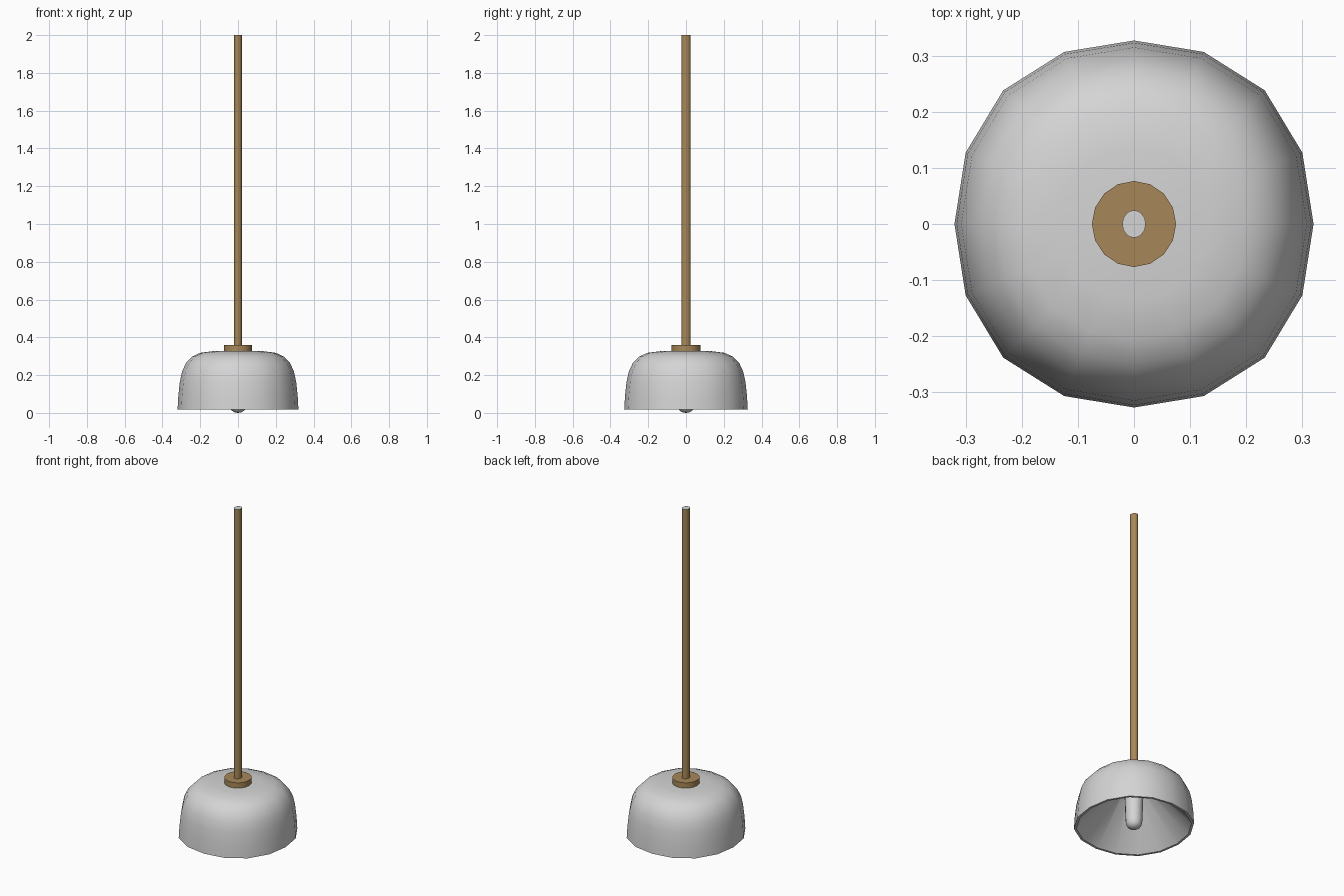
import bpy, bmesh, math

cube = bpy.data.objects.get("Cube")
if cube:
    bpy.data.objects.remove(cube, do_unlink=True)


def material(name, rgb):
    m = bpy.data.materials.new(name)
    m.use_nodes = True
    m.diffuse_color = (*rgb, 1)
    m.node_tree.nodes["Principled BSDF"].inputs["Base Color"].default_value = (*rgb, 1)
    return m


white = material("soft grey", (0.66, 0.66, 0.66))
brass = material("brushed brass", (0.39, 0.245, 0.098))
SIDES = 16


def lathe(name, profile, mats, bulge=0.0, stretch=1.022):
    """Spin (radius, height) points round z; radius 0 makes a pole."""
    bm = bmesh.new()
    rings = []
    for r, z in profile:
        if r == 0:
            rings.append([bm.verts.new((0, 0, z))] * SIDES)
            continue
        ring = []
        for i in range(SIDES):
            a = math.tau * i / SIDES
            k = r * (1 + bulge * math.sin(2 * a) ** 2)
            ring.append(bm.verts.new((k * math.cos(a), k * stretch * math.sin(a), z)))
        rings.append(ring)
    for low, high in zip(rings, rings[1:]):
        for i in range(SIDES):
            j = (i + 1) % SIDES
            corners = dict.fromkeys((low[i], low[j], high[j], high[i]))
            bm.faces.new(list(corners))
    bmesh.ops.recalc_face_normals(bm, faces=bm.faces)
    mesh = bpy.data.meshes.new(name)
    bm.to_mesh(mesh)
    bm.free()
    for m in mats:
        mesh.materials.append(m)
    obj = bpy.data.objects.new(name, mesh)
    bpy.context.collection.objects.link(obj)
    bpy.ops.object.select_all(action="DESELECT")
    obj.select_set(True)
    bpy.context.view_layer.objects.active = obj
    bpy.ops.object.shade_smooth_by_angle(angle=math.radians(40))
    return obj


# Domed shade: rounded outer skin, thin rim and conical inside
outer = [(0, 0.328), (0.13, 0.327), (0.2, 0.318), (0.243, 0.298), (0.275, 0.265),
         (0.296, 0.22), (0.308, 0.165), (0.316, 0.09), (0.32, 0.018)]
inner = [(0.307, 0.018), (0.05, 0.3), (0, 0.3)]
lathe("shade", outer + inner, [white], bulge=0.03)

# Collar on top of the shade
lathe("collar", [(0, 0.322), (0.075, 0.322), (0.075, 0.36), (0, 0.36)], [brass])

# Long hanging rod, slightly oval, with a pale end cap
rod = lathe("rod", [(0, 0.34), (0.021, 0.34), (0.021, 2), (0, 2)],
            [brass, white], stretch=1.17)
for face in rod.data.polygons:
    if face.center.z > 1.99:
        face.material_index = 1

# Rounded, slightly tapered bulb inside the shade
lathe("bulb", [(0, 0.31), (0.055, 0.31), (0.046, 0.05), (0.042, 0.026),
               (0.033, 0.012), (0.018, 0.003), (0, 0)], [white])
